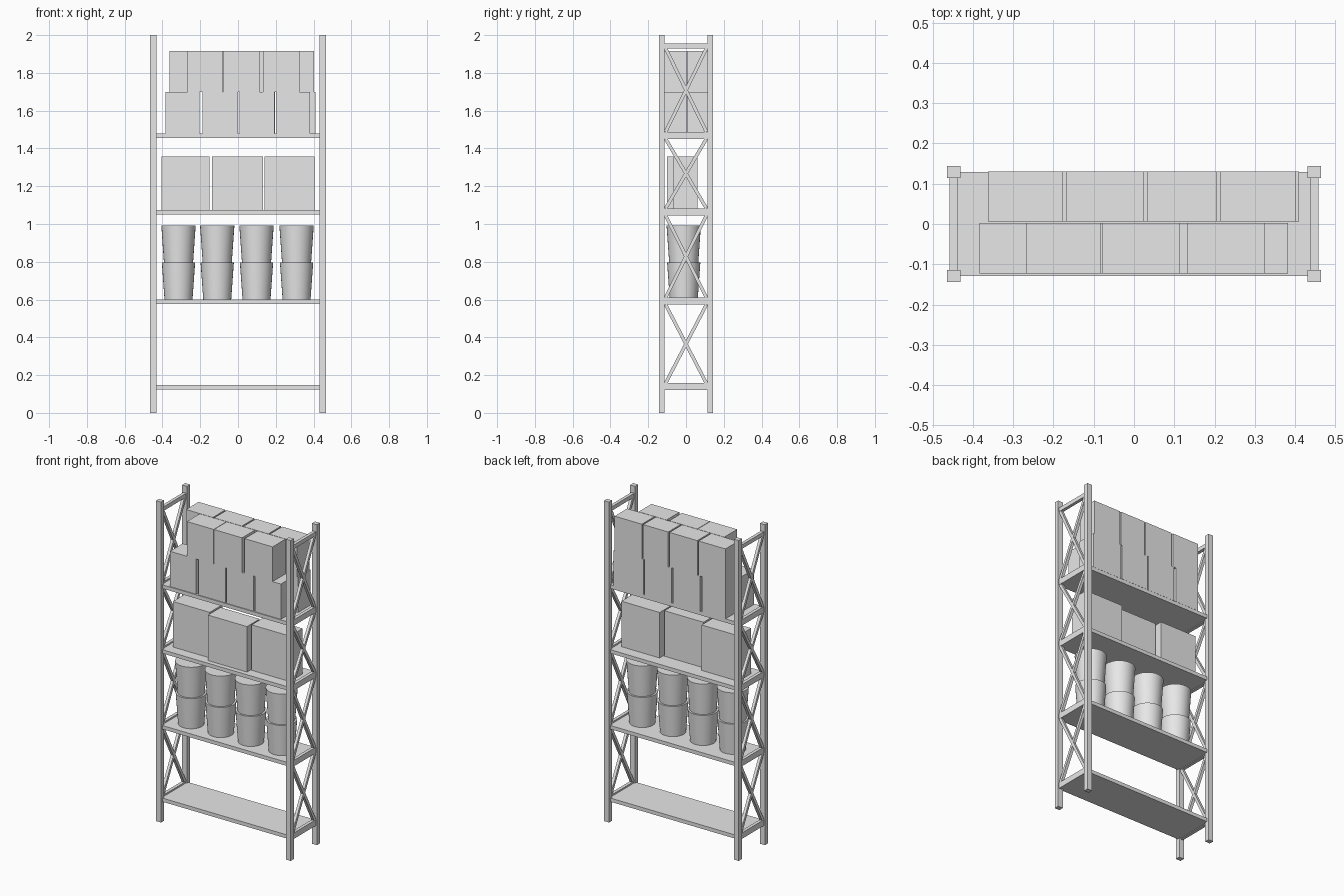
import bpy, bmesh, math
from mathutils import Matrix, Vector

cube = bpy.data.objects.get("Cube")
if cube:
    bpy.data.objects.remove(cube, do_unlink=True)

grey = bpy.data.materials.new("light_grey")
grey.use_nodes = True
grey.diffuse_color = (0.8, 0.8, 0.8, 1)
grey.node_tree.nodes["Principled BSDF"].inputs["Base Color"].default_value = (0.8, 0.8, 0.8, 1)


def finish(name, bm):
    mesh = bpy.data.meshes.new(name)
    bm.to_mesh(mesh)
    bm.free()
    mesh.materials.append(grey)
    obj = bpy.data.objects.new(name, mesh)
    bpy.context.collection.objects.link(obj)
    return obj


def box(name, xs, ys, zs):
    """Box between lower and upper limits on each axis."""
    lo, hi = Vector((xs[0], ys[0], zs[0])), Vector((xs[1], ys[1], zs[1]))
    bm = bmesh.new()
    bmesh.ops.create_cube(bm, size=1, matrix=Matrix.Translation((lo + hi) / 2)
                          @ Matrix.Diagonal((*(hi - lo), 1)))
    return finish(name, bm)


def brace(name, x, y, z0, z1):
    """Diagonal strut from (-y, z0) to (y, z1) in the end frame at x."""
    run = Vector((0, 2 * y, z1 - z0))
    bm = bmesh.new()
    bmesh.ops.create_cube(bm, size=1, matrix=Matrix.Translation((x, 0, (z0 + z1) / 2))
                          @ run.to_track_quat('Z', 'X').to_matrix().to_4x4()
                          @ Matrix.Diagonal((0.018, 0.018, run.length, 1)))
    return finish(name, bm)


def bucket(name, x, y, z, height, r_low, r_high):
    """Tapered bucket with a closed top."""
    bm = bmesh.new()
    bmesh.ops.create_cone(bm, cap_ends=True, segments=32, radius1=r_low, radius2=r_high,
                          depth=height, matrix=Matrix.Translation((x, y, z + height / 2)))
    obj = finish(name, bm)
    bpy.ops.object.select_all(action='DESELECT')
    obj.select_set(True)
    bpy.context.view_layer.objects.active = obj
    bpy.ops.object.shade_smooth_by_angle(angle=math.radians(40))


# Shelf boards
shelf_tops = [0.147, 0.6, 1.073, 1.478]
for i, top in enumerate(shelf_tops):
    box(f"shelf_{i + 1}", (-0.438, 0.438), (-0.129, 0.129), (top - 0.023, top))

# End frames: posts, rails and crossed braces
rails = [(top - 0.027, top + 0.01) for top in shelf_tops] + [(1.93, 1.955)]
for side, sx in (("right", -1), ("left", 1)):
    for end, sy in (("front", -1), ("back", 1)):
        box(f"{end}_{side}_post", (sx * 0.448 - 0.017, sx * 0.448 + 0.017),
            (sy * 0.129 - 0.015, sy * 0.129 + 0.015), (0, 2))
    for i, span in enumerate(rails):
        box(f"{side}_rail_{i + 1}", (sx * 0.448 - 0.01, sx * 0.448 + 0.01), (-0.115, 0.115), span)
    for i in range(len(rails) - 1):
        for tag, y in (("rising", 0.108), ("falling", -0.108)):
            brace(f"{side}_{tag}_brace_{i + 1}", sx * 0.448, y, rails[i][1], rails[i + 1][0])

# Stacked buckets
for i, x in enumerate((-0.315, -0.11, 0.098, 0.31)):
    bucket(f"lower_bucket_{i + 1}", x, -0.012, 0.6, 0.195, 0.074, 0.088)
    bucket(f"upper_bucket_{i + 1}", x, -0.012, 0.795, 0.197, 0.077, 0.091)

# Large cartons, the middle one pulled forward
for name, xs, y in (("right", (-0.404, -0.15), -0.065),
                    ("middle", (-0.138, 0.132), -0.1),
                    ("left", (0.14, 0.404), -0.065)):
    box(f"{name}_large_carton", xs, (y, y + 0.125), (1.073, 1.357))

# Small cartons in two rows and two layers
rows = {
    "front_lower": ((-0.123, 0.003), (1.478, 1.698),
                    [(-0.384, -0.203), (-0.188, 0), (0.008, 0.193), (0.204, 0.382)]),
    "front_upper": ((-0.123, 0.003), (1.698, 1.915),
                    [(-0.267, -0.082), (-0.079, 0.114), (0.132, 0.325)]),
    "back_lower": ((0.006, 0.13), (1.478, 1.698),
                   [(-0.363, -0.203), (-0.188, 0), (0.008, 0.196), (0.204, 0.41)]),
    "back_upper": ((0.006, 0.13), (1.698, 1.915),
                   [(-0.363, -0.178), (-0.169, 0.023), (0.032, 0.205), (0.214, 0.402)]),
}
for row, (ys, zs, spans) in rows.items():
    for i, xs in enumerate(spans):
        box(f"{row}_carton_{i + 1}", xs, ys, zs)
